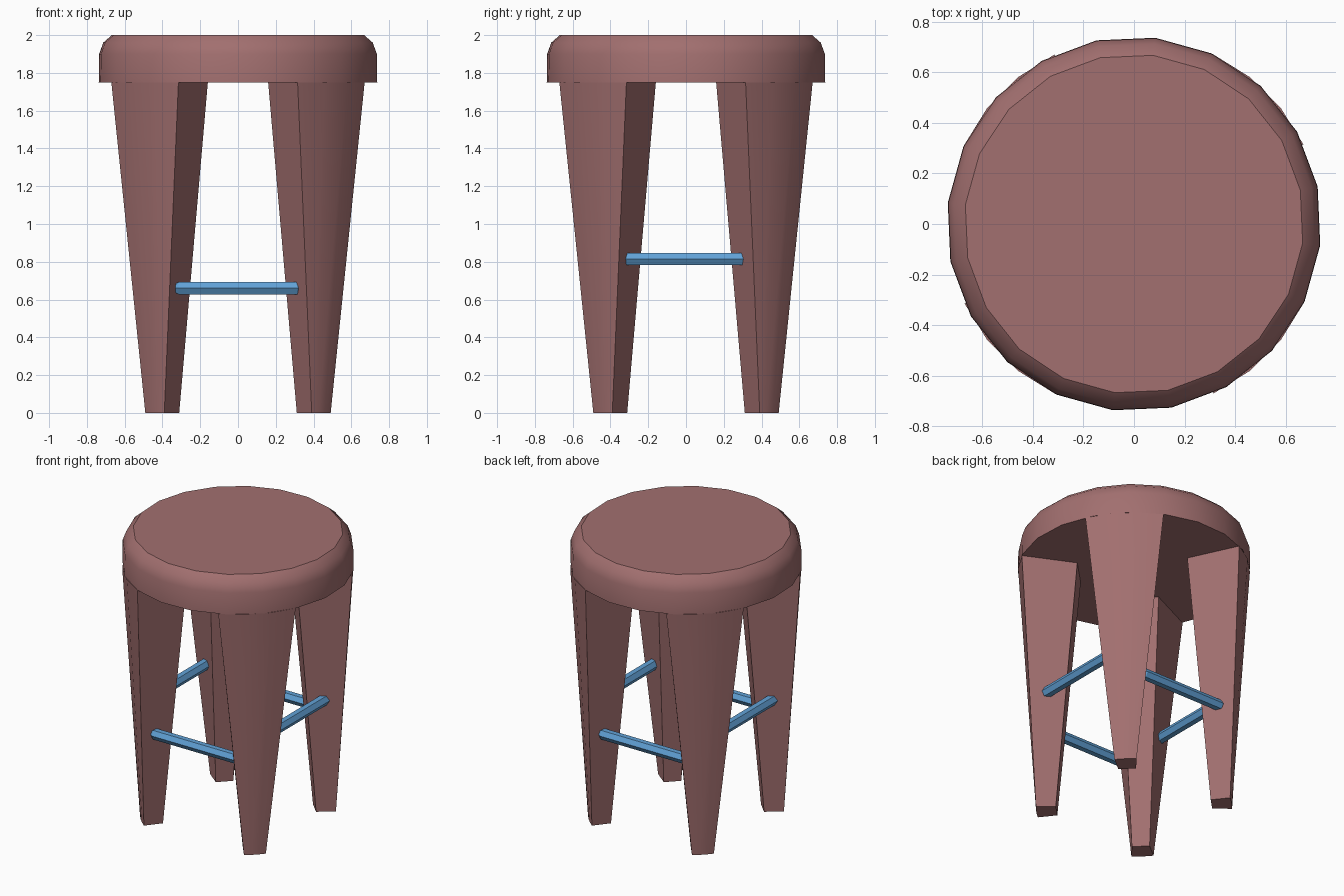
import bpy
import bmesh
from math import sin, cos, pi, radians

if "Cube" in bpy.data.objects:
    bpy.data.objects.remove(bpy.data.objects["Cube"])


def material(name, color):
    m = bpy.data.materials.new(name)
    m.diffuse_color = color
    m.use_nodes = True
    m.node_tree.nodes["Principled BSDF"].inputs["Base Color"].default_value = m.diffuse_color
    return m


wood = material("brown_wood", (0.36, 0.16, 0.16, 1))
blue = material("blue_rung", (0.12, 0.36, 0.68, 1))


def loft(name, rings, mat, smooth=None):
    """Skin a stack of equal-length rings and cap both ends."""
    bm = bmesh.new()
    loops = [[bm.verts.new(p) for p in ring] for ring in rings]
    n = len(loops[0])
    for a, b in zip(loops, loops[1:]):
        for i in range(n):
            j = (i + 1) % n
            bm.faces.new((a[i], a[j], b[j], b[i]))
    bm.faces.new(loops[0][::-1])
    bm.faces.new(loops[-1])
    bmesh.ops.recalc_face_normals(bm, faces=bm.faces)
    mesh = bpy.data.meshes.new(name)
    bm.to_mesh(mesh)
    bm.free()
    mesh.materials.append(mat)
    ob = bpy.data.objects.new(name, mesh)
    bpy.context.collection.objects.link(ob)
    if smooth:
        bpy.ops.object.select_all(action='DESELECT')
        ob.select_set(True)
        bpy.context.view_layer.objects.active = ob
        bpy.ops.object.shade_smooth_by_angle(angle=radians(smooth))
    return ob


def polar(r, deg, z):
    return (r * cos(radians(deg)), r * sin(radians(deg)), z)


# Seat: 20-sided disc with a rounded upper edge
profile = [(0.742, 1.75), (0.74, 1.90), (0.718, 1.96), (0.672, 2.0)]
loft("seat", [[polar(r, 11.5 + 18 * i, z) for i in range(20)] for r, z in profile],
     wood, 35)


# Legs: wedge sections pointing at the centre, tapering from the rim to the foot
def wedge(centre, r_out, r_in, half, z):
    arc = [polar(r_out, centre + half * t, z) for t in (-1, -0.33, 0.33, 1)]
    return arc + [polar(r_in, centre + half, z), polar(r_in, centre - half, z)]


for name, a in (("back_right", 45), ("back_left", 135),
                ("front_left", 225), ("front_right", 315)):
    loft(name + "_leg", [wedge(a, 0.627, 0.50, 6.5, 0),
                         wedge(a, 0.741, 0.375, 19.8, 1.75)], wood, 35)


# Rungs: hexagonal bars with chamfered ends, set low front/back and higher at the sides
def rung(name, along_x, offset, z):
    rings = []
    for t, r in ((-0.33, 0.027), (-0.315, 0.037), (0.315, 0.037), (0.33, 0.027)):
        ring = []
        for i in range(6):
            u, w = offset + r * cos(i * pi / 3), z + r * sin(i * pi / 3)
            ring.append((t, u, w) if along_x else (u, t, w))
        rings.append(ring)
    loft(name, rings, blue)


rung("front_rung", True, -0.475, 0.66)
rung("back_rung", True, 0.475, 0.66)
rung("left_rung", False, -0.465, 0.815)
rung("right_rung", False, 0.465, 0.815)
